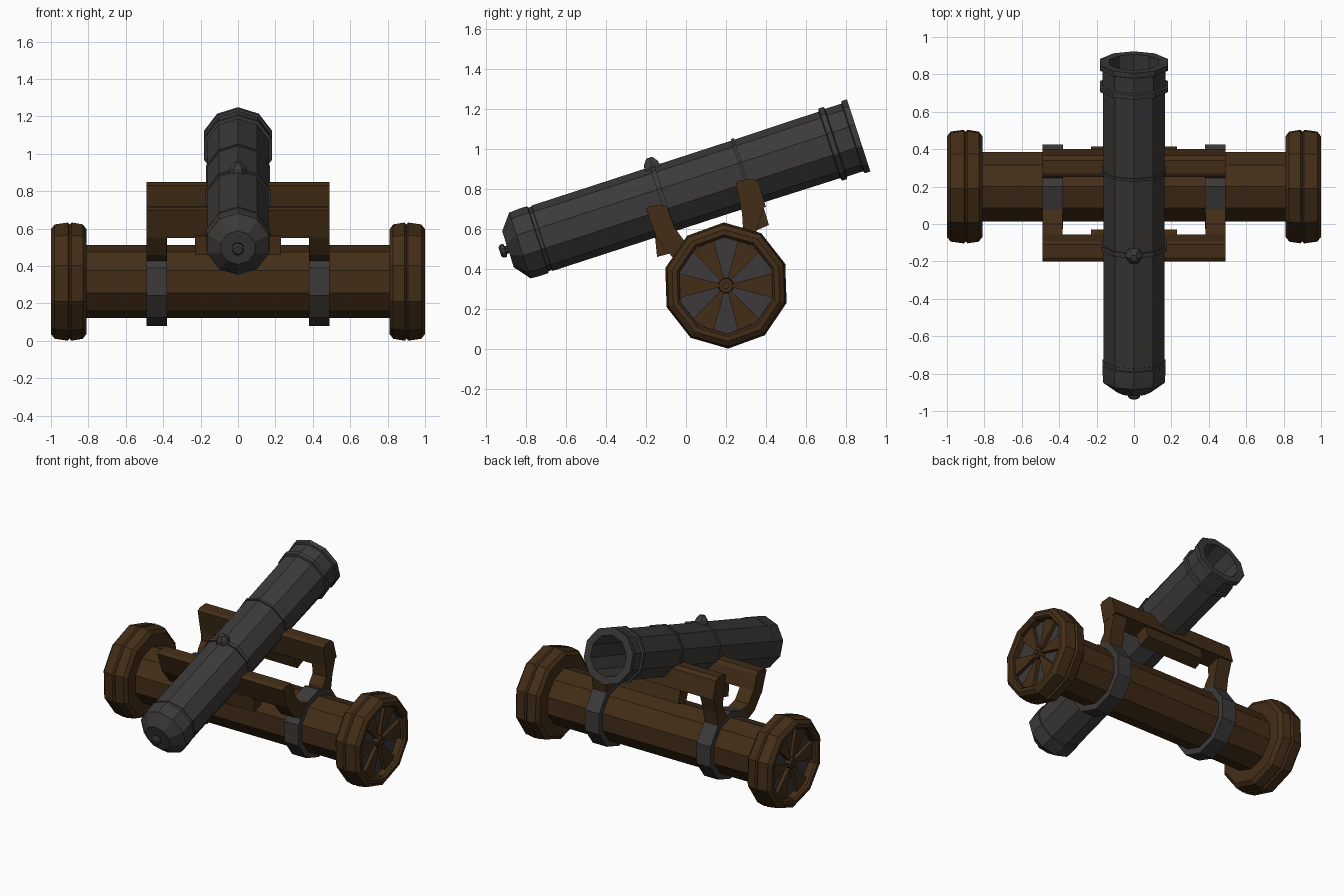
import bpy, bmesh
from math import sin, cos, pi, radians
from mathutils import Matrix

if "Cube" in bpy.data.objects:
    bpy.data.objects.remove(bpy.data.objects["Cube"])


def material(name, rgb):
    m = bpy.data.materials.new(name)
    m.diffuse_color = (*rgb, 1)
    m.use_nodes = True
    m.node_tree.nodes["Principled BSDF"].inputs["Base Color"].default_value = m.diffuse_color
    return m


IRON = material("dark_iron", (0.045, 0.042, 0.041))
WOOD = material("dark_wood", (0.056, 0.027, 0.009))


def finish(name, bm, mat):
    bmesh.ops.remove_doubles(bm, verts=bm.verts, dist=1e-5)
    bmesh.ops.recalc_face_normals(bm, faces=bm.faces)
    me = bpy.data.meshes.new(name)
    bm.to_mesh(me)
    bm.free()
    me.materials.append(mat)
    ob = bpy.data.objects.new(name, me)
    bpy.context.collection.objects.link(ob)
    return ob


def lathe(name, profile, matrix, mat, sides=10, phase=0.0):
    """Revolve (distance, radius) points around local z; ends lie on the axis."""
    bm = bmesh.new()
    rings = []
    for s, r in profile:
        if r == 0:
            rings.append([bm.verts.new((0, 0, s))] * sides)
        else:
            rings.append([bm.verts.new((r * cos(phase + 2 * pi * k / sides),
                                        r * sin(phase + 2 * pi * k / sides), s))
                          for k in range(sides)])
    for a, b in zip(rings, rings[1:]):
        for k in range(sides):
            n = (k + 1) % sides
            bm.faces.new(list(dict.fromkeys((a[k], a[n], b[n], b[k]))))
    bm.transform(matrix)
    return finish(name, bm, mat)


def prism(name, outline, x0, x1, mat):
    """Extrude a (y, z) outline along x."""
    bm = bmesh.new()
    a = [bm.verts.new((x0, y, z)) for y, z in outline]
    b = [bm.verts.new((x1, y, z)) for y, z in outline]
    bm.faces.new(a)
    bm.faces.new(b)
    for i in range(len(a)):
        j = (i + 1) % len(a)
        bm.faces.new((a[i], a[j], b[j], b[i]))
    return finish(name, bm, mat)


# Barrel: ten-sided, tilted 18 degrees, measured from the breech knob
barrel_m = Matrix.Translation((0, -0.932, 0.485)) @ Matrix.Rotation(radians(-72), 4, 'X')
lathe("barrel", [
    (0.0, 0), (0.0, 0.022), (0.01, 0.034), (0.028, 0.034), (0.03, 0.02), (0.043, 0.02),
    (0.043, 0.095), (0.105, 0.173), (0.15, 0.176), (0.20, 0.176), (0.203, 0.167),
    (0.22, 0.167), (0.222, 0.172),
    (0.845, 0.172), (0.845, 0.182), (0.87, 0.182), (0.87, 0.172),
    (1.275, 0.172), (1.275, 0.18), (1.29, 0.18), (1.29, 0.172),
    (1.735, 0.175), (1.74, 0.19), (1.765, 0.19), (1.77, 0.178),
    (1.855, 0.178), (1.86, 0.19), (1.889, 0.19), (1.889, 0.138),
    (1.50, 0.13), (1.50, 0)], barrel_m, IRON, phase=pi / 2)

# Vent nub on top of the barrel
nub_m = barrel_m @ Matrix.Translation((0, -0.16, 0.857)) @ Matrix.Rotation(pi / 2, 4, 'X')
lathe("vent_nub", [(0, 0), (0, 0.05), (0.03, 0.042), (0.058, 0.018), (0.058, 0)],
      nub_m, IRON, sides=6)

# Axle along x
CY, CZ = 0.2, 0.317
axis_m = Matrix.Translation((0, CY, CZ)) @ Matrix.Rotation(pi / 2, 4, 'Y')
lathe("axle", [(-0.83, 0), (-0.83, 0.195), (0.83, 0.195), (0.83, 0)], axis_m, WOOD)

# Cross beams over the axle and the saddle blocks that carry the barrel
beams = {
    "front": [(-0.20, 0.70), (-0.18, 0.715), (-0.11, 0.72), (-0.09, 0.70),
              (-0.055, 0.60), (-0.145, 0.55)],
    "rear": [(0.25, 0.83), (0.27, 0.845), (0.34, 0.85), (0.365, 0.83),
             (0.40, 0.71), (0.28, 0.68)],
}
saddles = {
    "front": [(-0.155, 0.56), (-0.145, 0.46), (-0.07, 0.48), (-0.03, 0.57), (-0.06, 0.61)],
    "rear": [(0.29, 0.70), (0.335, 0.585), (0.415, 0.62), (0.385, 0.72)],
}
struts = {
    "front": [(-0.15, 0.56), (-0.07, 0.46), (0.06, 0.40), (0.09, 0.51), (0.0, 0.53),
              (-0.06, 0.61)],
    "rear": [(0.28, 0.69), (0.39, 0.71), (0.355, 0.60), (0.33, 0.44), (0.22, 0.44),
             (0.25, 0.56), (0.285, 0.61)],
}
for end in ("front", "rear"):
    prism(end + "_beam", beams[end], -0.49, 0.49, WOOD)
    prism(end + "_saddle", saddles[end], -0.23, 0.23, WOOD)

for side, sx in (("right", 1), ("left", -1)):
    m = Matrix.Scale(sx, 4, (1, 0, 0)) @ axis_m

    # Struts and iron bands on the axle
    for end in ("front", "rear"):
        prism(f"{side}_{end}_strut", struts[end], sx * 0.382, sx * 0.488, WOOD)
    lathe(side + "_axle_band", [(0.38, 0), (0.38, 0.237), (0.49, 0.237), (0.49, 0)], m, IRON)

    # Wheel with rounded rim, centre groove and recessed face
    lathe(side + "_wheel", [
        (0.81, 0), (0.81, 0.28), (0.83, 0.306), (0.89, 0.316), (0.90, 0.305),
        (0.91, 0.316), (0.98, 0.306), (1.0, 0.28), (1.0, 0.255), (0.985, 0.243),
        (0.93, 0.243), (0.93, 0)], m, WOOD, phase=radians(2))
    lathe(side + "_wheel_plate", [(0.925, 0), (0.925, 0.242), (0.94, 0.242), (0.94, 0)],
          m, IRON, phase=radians(2))
    lathe(side + "_hub", [(0.93, 0), (0.93, 0.042), (0.98, 0.036), (0.98, 0.018),
                          (0.99, 0.018), (0.99, 0)], m, WOOD)

    # Spokes widening toward the rim
    for i in range(6):
        a = i * pi / 3
        pts = [(r, a + o) for r, o in ((0.02, -0.26), (0.24, -0.26), (0.24, 0.26), (0.02, 0.26))]
        prism(f"{side}_spoke_{i + 1}", [(CY + r * cos(t), CZ + r * sin(t)) for r, t in pts],
              sx * 0.93, sx * 0.965, WOOD)
